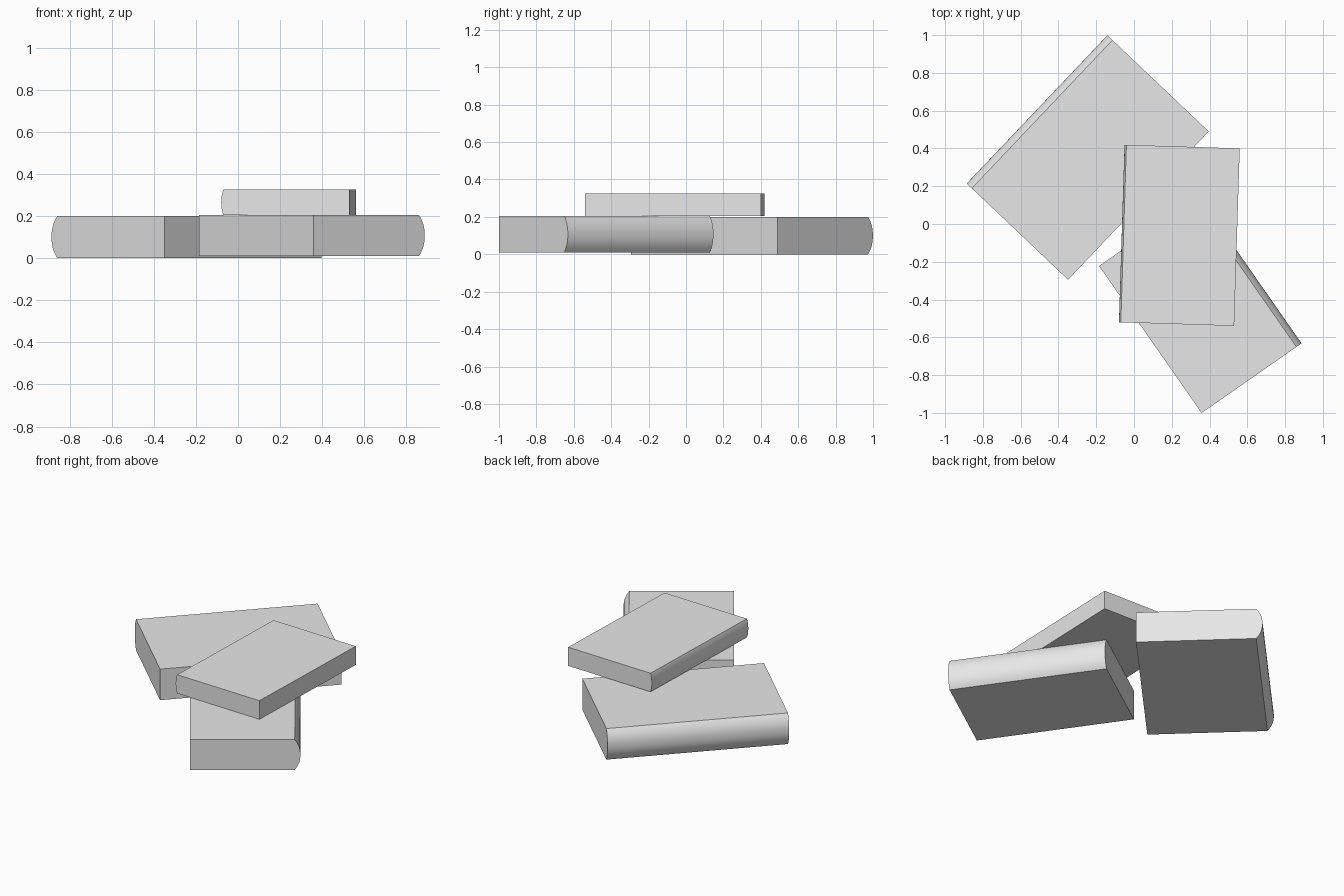
import bpy
import bmesh
import math

cube = bpy.data.objects.get("Cube")
if cube:
    bpy.data.objects.remove(cube, do_unlink=True)

SPINE_STEPS = 16

grey = bpy.data.materials.new("plain_grey")
grey.use_nodes = True
colour = (0.8, 0.8, 0.8, 1)
grey.diffuse_color = colour
grey.node_tree.nodes["Principled BSDF"].inputs["Base Color"].default_value = colour


def make_book(name, centre, base, width, length, thickness, bulge, angle):
    """Closed book with its rounded spine on local -x, turned about z."""
    # Cross-section: flat page edge at +x, bulging spine arc at -x
    half = thickness / 2
    profile = [(width / 2, -half), (width / 2, half)]
    for i in range(SPINE_STEPS + 1):
        t = 1 - 2 * i / SPINE_STEPS
        profile.append((-width / 2 + bulge * abs(t) ** 2.3, half * t))

    # Sweep the cross-section along the book's length
    bm = bmesh.new()
    face = bm.faces.new([bm.verts.new((x, -length / 2, z)) for x, z in profile])
    swept = bmesh.ops.extrude_face_region(bm, geom=[face], use_keep_orig=True)
    new_verts = [g for g in swept["geom"] if isinstance(g, bmesh.types.BMVert)]
    bmesh.ops.translate(bm, verts=new_verts, vec=(0, length, 0))
    bmesh.ops.recalc_face_normals(bm, faces=bm.faces)

    mesh = bpy.data.meshes.new(name)
    bm.to_mesh(mesh)
    bm.free()
    mesh.materials.append(grey)
    book = bpy.data.objects.new(name, mesh)
    bpy.context.collection.objects.link(book)
    book.location = (centre[0], centre[1], base + half)
    book.rotation_euler.z = math.radians(angle)

    # Smooth spine, crisp cover edges
    bpy.ops.object.select_all(action="DESELECT")
    book.select_set(True)
    bpy.context.view_layer.objects.active = book
    bpy.ops.object.shade_smooth_by_angle(angle=math.radians(25))
    return book


# Two thick books lying on the ground, a thinner one resting across them
make_book("back_book", (-0.245, 0.352), 0.0, 0.74, 1.082, 0.2, 0.037, -43.5)
make_book("front_book", (0.351, -0.427), 0.01, 0.645, 0.949, 0.195, 0.033, 214.9)
make_book("top_book", (0.24, -0.06), 0.205, 0.61, 0.94, 0.12, 0.01, -1.8)
